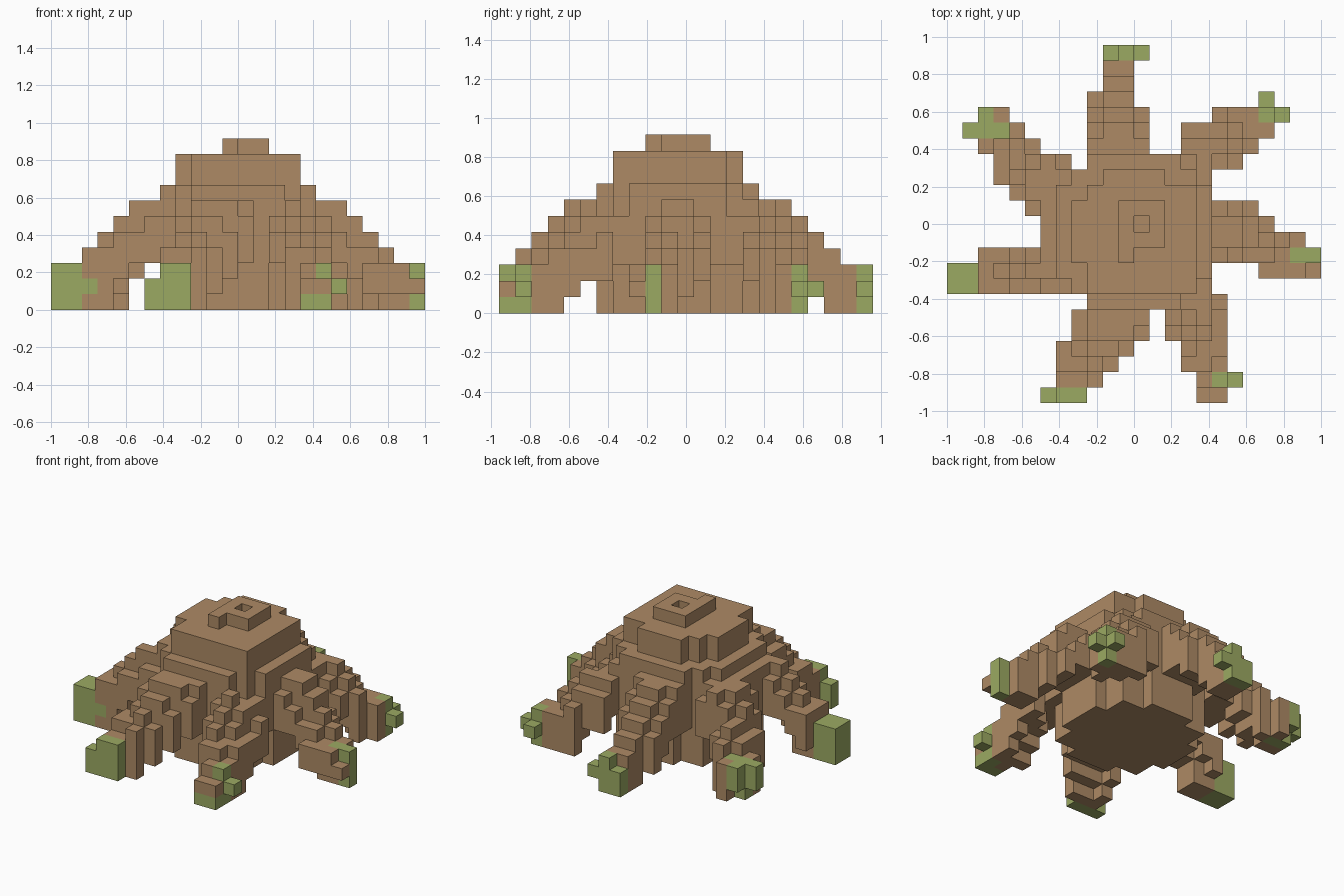
import bpy
import bmesh
from math import ceil, hypot
from mathutils import Vector

cube = bpy.data.objects.get("Cube")
if cube:
    bpy.data.objects.remove(cube)

UNIT = 2 / 24                      # edge length of one block
OFFSET = Vector((12, 11.5, 0))     # grid position of the model's centre
BARK, MOSS = range(2)


def make_material(name, colour):
    mat = bpy.data.materials.new(name)
    mat.use_nodes = True
    mat.diffuse_color = colour
    mat.node_tree.nodes["Principled BSDF"].inputs["Base Color"].default_value = colour
    return mat


materials = [make_material("bark_brown", (0.42, 0.255, 0.13, 1)),
             make_material("moss_green", (0.33, 0.4, 0.123, 1))]

blocks = {}    # grid cell -> (part name, material index)


def add_box(part, colour, x_range, y_range, z_range):
    for x in range(*x_range):
        for y in range(*y_range):
            for z in range(*z_range):
                blocks[x, y, z] = (part, colour)


def add_disc(part, radius, z_range):
    """Stack of round block layers about the trunk axis."""
    for x in range(24):
        for y in range(23):
            if hypot(x + 0.5 - 12, y + 0.5 - 11) < radius:
                add_box(part, BARK, (x, x + 1), (y, y + 1), z_range)


def add_root(part, rows):
    """Arched root: rows give a plan, height falls with distance from the axis."""
    plan = {(x, y) for x0, x1, y0, y1 in rows
            for x in range(x0, x1) for y in range(y0, y1)}
    for x, y in plan:
        reach = hypot(x + 0.5 - 11.6, y + 0.5 - 11.1)
        top = min(7, max(3, ceil(13 - reach)))
        bottom = min(3, max(0, ceil(9.3 - reach)))
        around = sum((x + a, y + b) in plan for a in (-1, 0, 1) for b in (-1, 0, 1))
        if around < 7 and 6 < reach < 9:
            top -= 1               # lower flanks beside the ridge
        for z in range(bottom, top):
            blocks.setdefault((x, y, z), (part, BARK))


# Stepped trunk
add_disc("trunk", 5.1, (0, 3))
add_disc("trunk", 5.6, (3, 7))
add_box("trunk", BARK, (7, 17), (7, 15), (3, 6))
add_disc("trunk", 5.4, (7, 8))
add_disc("trunk", 4, (8, 10))
add_box("trunk", BARK, (9, 16), (7, 14), (8, 10))

# Hollow rim on top
add_box("top_rim", BARK, (11, 14), (10, 13), (10, 11))
add_box("top_rim", BARK, (11, 12), (9, 10), (10, 11))
del blocks[12, 11, 10]

# Back root
add_root("back_root", [(9, 13, 15, 19), (9, 12, 19, 20), (10, 12, 20, 22)])
add_box("back_root", MOSS, (10, 11), (22, 23), (0, 2))
add_box("back_root", MOSS, (11, 12), (22, 23), (0, 3))
add_box("back_root", MOSS, (12, 13), (22, 23), (1, 2))

# Back left root
add_root("back_left_root", [(15, 19, 15, 16), (15, 20, 16, 17),
                            (15, 21, 17, 18), (17, 20, 18, 19)])
add_box("back_left_root", MOSS, (20, 21), (18, 19), (0, 3))
add_box("back_left_root", MOSS, (21, 22), (18, 19), (1, 2))
add_box("back_left_root", MOSS, (20, 21), (19, 20), (1, 2))

# Left root
add_root("left_root", [(16, 20, 9, 13), (20, 21, 9, 12), (21, 23, 9, 11)])
add_box("left_root", MOSS, (22, 24), (9, 10), (0, 3))
add_box("left_root", BARK, (22, 23), (9, 10), (0, 1))
add_box("left_root", BARK, (20, 23), (8, 9), (1, 3))
add_box("left_root", BARK, (23, 24), (8, 9), (1, 2))

# Front left root
add_root("front_left_root", [(14, 18, 4, 7), (15, 18, 2, 4), (16, 18, 1, 2)])
add_box("front_left_root", BARK, (16, 18), (0, 1), (1, 2))
add_box("front_left_root", MOSS, (16, 18), (0, 1), (0, 1))
add_box("front_left_root", MOSS, (17, 18), (1, 2), (0, 3))
add_box("front_left_root", MOSS, (18, 19), (1, 2), (1, 2))

# Front right root
add_root("front_right_root", [(8, 13, 4, 6), (9, 13, 6, 7), (7, 12, 3, 4),
                              (7, 11, 2, 3), (7, 10, 1, 2)])
add_box("front_right_root", MOSS, (7, 9), (0, 1), (0, 3))
add_box("front_right_root", MOSS, (6, 7), (0, 1), (0, 2))

# Right root
add_root("right_root", [(2, 7, 7, 10)])
add_box("right_root", BARK, (2, 4), (7, 9), (0, 1))
add_box("right_root", MOSS, (0, 2), (7, 9), (0, 3))
add_box("right_root", MOSS, (2, 3), (7, 8), (1, 2))

# Back right root
add_root("back_right_root", [(5, 8, 12, 13), (4, 8, 13, 14), (3, 8, 14, 16),
                             (2, 6, 16, 17), (4, 5, 17, 18), (3, 4, 18, 19)])
add_box("back_right_root", MOSS, (2, 4), (17, 18), (0, 3))
add_box("back_right_root", MOSS, (1, 2), (17, 18), (1, 3))
add_box("back_right_root", MOSS, (2, 3), (18, 19), (1, 3))


# Build one mesh per part, keeping only the exposed block faces
def build_part(part):
    bm = bmesh.new()
    corners = {}

    def corner(point):
        key = tuple(round(c) for c in point)
        if key not in corners:
            corners[key] = bm.verts.new((Vector(key) - OFFSET) * UNIT)
        return corners[key]

    for cell, (owner, colour) in blocks.items():
        if owner != part:
            continue
        centre = Vector(cell) + Vector((0.5, 0.5, 0.5))
        for axis in range(3):
            for sign in (-1, 1):
                normal = Vector((0, 0, 0))
                normal[axis] = sign
                if tuple(int(c + n) for c, n in zip(cell, normal)) in blocks:
                    continue
                u = Vector((0, 0, 0))
                u[(axis + 1) % 3] = 1
                v = normal.cross(u)
                quad = [centre + (normal + a) / 2 for a in (u + v, v - u, -u - v, u - v)]
                face = bm.faces.new([corner(p) for p in quad])
                face.material_index = colour
    mesh = bpy.data.meshes.new(part)
    bm.to_mesh(mesh)
    bm.free()
    for mat in materials:
        mesh.materials.append(mat)
    bpy.context.collection.objects.link(bpy.data.objects.new(part, mesh))


for part_name in sorted({owner for owner, _ in blocks.values()}):
    build_part(part_name)
